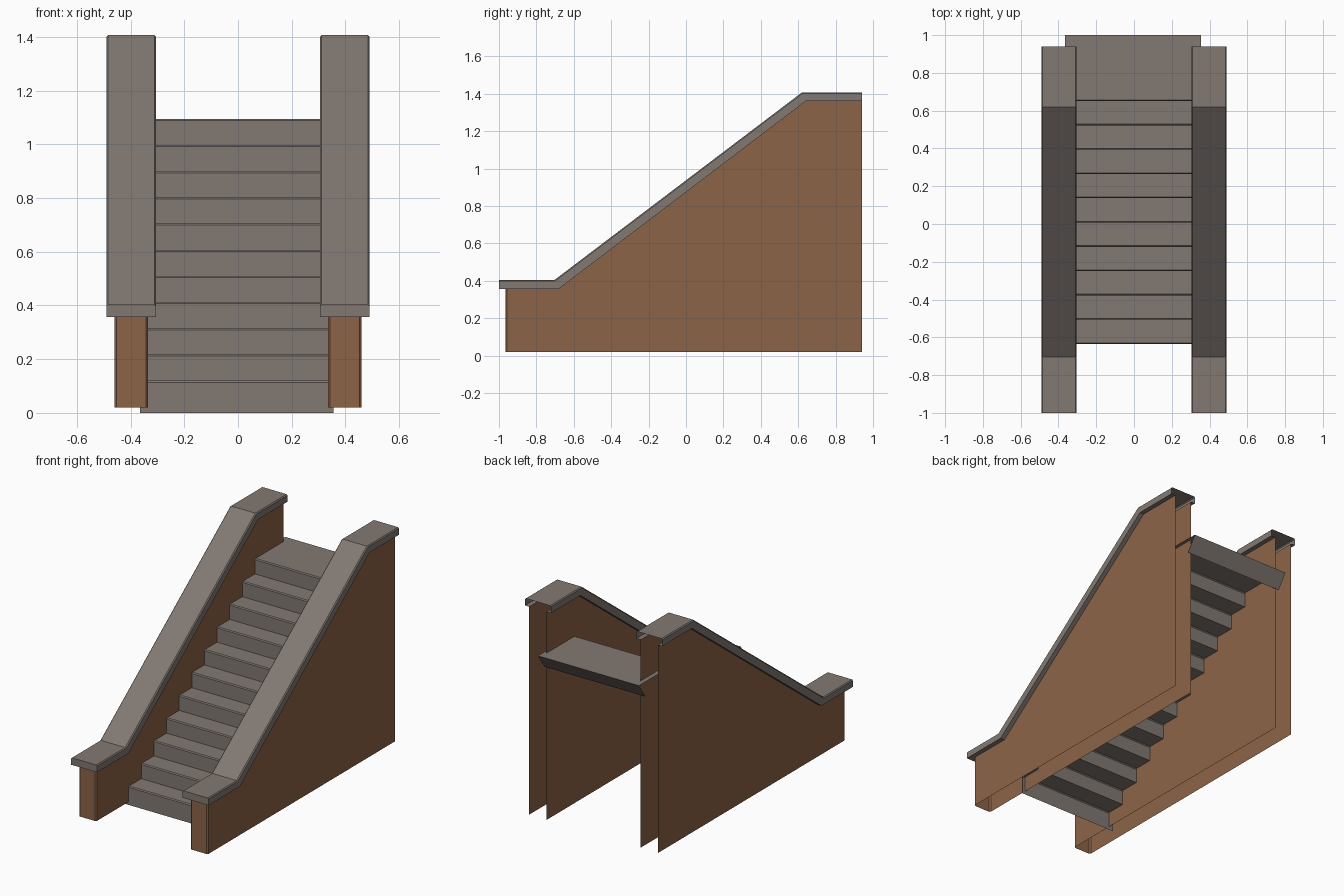
import bpy, bmesh

if "Cube" in bpy.data.objects:
    bpy.data.objects.remove(bpy.data.objects["Cube"])


def material(name, col):
    m = bpy.data.materials.new(name)
    m.diffuse_color = (*col, 1)
    m.use_nodes = True
    m.node_tree.nodes["Principled BSDF"].inputs["Base Color"].default_value = m.diffuse_color
    return m


STONE = material("grey_stone", (0.223, 0.191, 0.171))
BROWN = material("brown_wall", (0.262, 0.127, 0.065))


def build(name, rows, mat, extra=(), mirror=False):
    """Skin a grid of point rows; extra holds further polygons."""
    bm = bmesh.new()
    grid = [[bm.verts.new(p) for p in row] for row in rows]
    for a, b in zip(grid, grid[1:]):
        for i in range(len(a) - 1):
            bm.faces.new((a[i], a[i + 1], b[i + 1], b[i]))
    for poly in extra:
        bm.faces.new([bm.verts.new(p) for p in poly])
    bmesh.ops.remove_doubles(bm, verts=bm.verts, dist=0.0005)
    bmesh.ops.recalc_face_normals(bm, faces=bm.faces)
    me = bpy.data.meshes.new(name)
    bm.to_mesh(me)
    bm.free()
    me.materials.append(mat)
    ob = bpy.data.objects.new(name, me)
    bpy.context.collection.objects.link(ob)
    if mirror:
        ob.modifiers.new("mirror", 'MIRROR').use_axis[0] = True
    return ob


# Side walls: hollow, open at the back and bottom, small chamfers in front
Y0, Y1, YB = -0.68, 0.64, 0.94
LOW, HIGH = 0.357, 1.36


def wall_top(y):
    t = min(max((y - Y0) / (Y1 - Y0), 0), 1)
    return LOW + (HIGH - LOW) * t


plan = [(0.46, YB), (0.46, Y1), (0.46, Y0), (0.46, -0.957), (0.452, -0.965),
        (0.343, -0.965), (0.335, -0.957), (0.335, Y0), (0.335, Y1), (0.335, YB)]
build("side_walls", [[(x, y, 0.02) for x, y in plan],
                     [(x, y, wall_top(y)) for x, y in plan]], BROWN, mirror=True)

# Wall caps: hollow channel swept along the sloping wall top
section = [(0.335, 1), (0.305, 1), (0.305, 0.12), (0.311, 0),
           (0.484, 0), (0.49, 0.12), (0.49, 1), (0.46, 1)]
top_path = [(-1.0, 0.403), (-0.705, 0.403), (0.62, 1.407), (YB, 1.407)]
low_path = [(-1.0, LOW), (Y0, LOW), (Y1, HIGH), (YB, HIGH)]
rows = []
for (ya, za), (yb, zb) in zip(top_path, low_path):
    rows.append([(x, ya + (yb - ya) * t, za + (zb - za) * t) for x, t in section])
front_lip = [(0.335, -1, LOW), (0.46, -1, LOW), (0.46, -0.965, LOW), (0.335, -0.965, LOW)]
build("wall_caps", rows, STONE, extra=[rows[0], front_lip], mirror=True)

# Stairs: one folded sheet with chamfered nosings and a sloping back lip
STEPS, RUN, RISE, C = 11, 0.1286, 0.0975, 0.006
profile = [(-0.635, 0.0)]
for i in range(STEPS):
    y, z = -0.635 + i * RUN, 0.12 + i * RISE
    profile += [(y, z - C), (y + C, z)]
    profile.append((y + RUN, z) if i < STEPS - 1 else (1.0, z))
profile.append((0.935, 1.0))
build("stairs", [[(-0.365, y, z) for y, z in profile],
                 [(0.355, y, z) for y, z in profile]], STONE)
